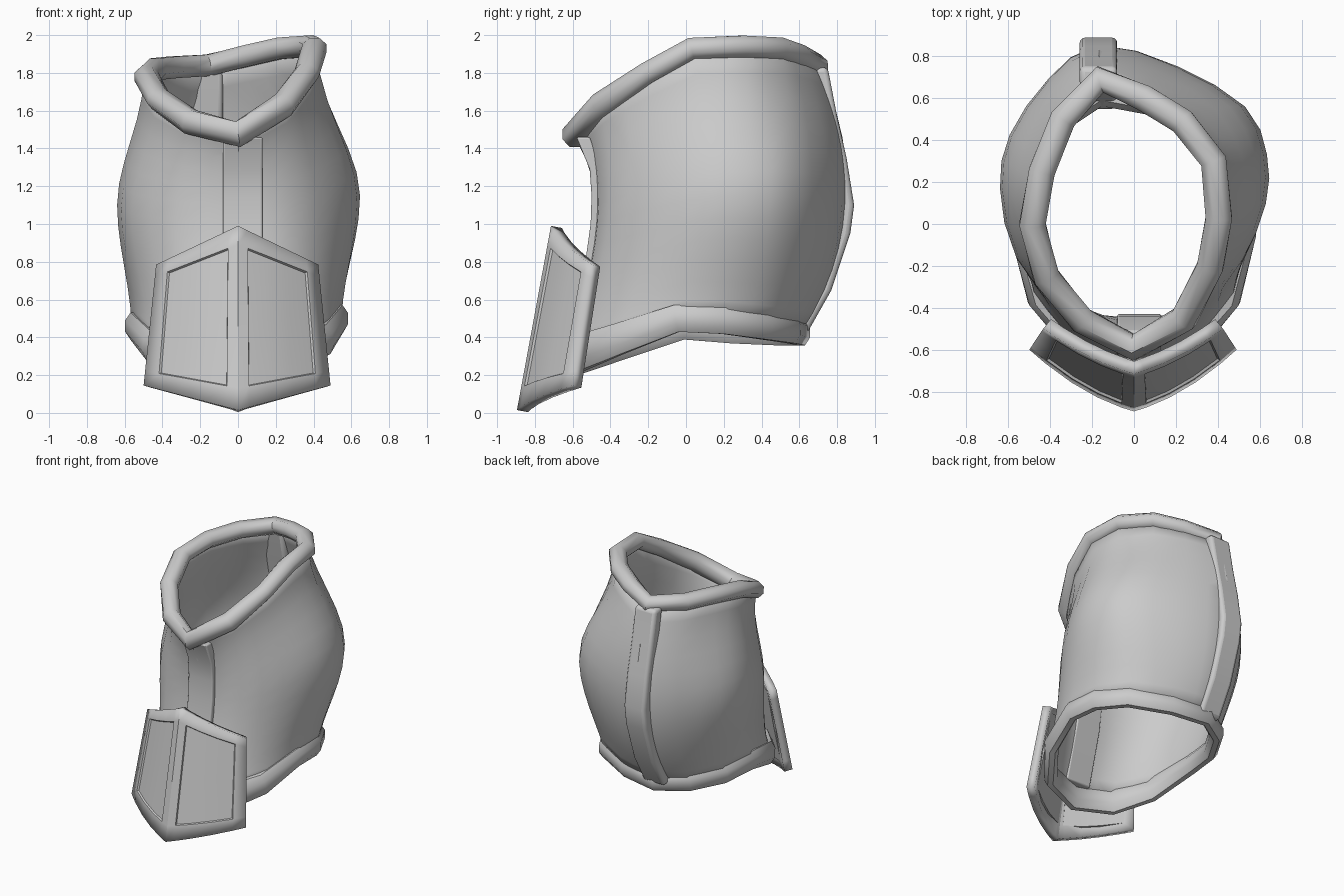
import bpy, bmesh, math
from mathutils import Vector

if "Cube" in bpy.data.objects:
    bpy.data.objects.remove(bpy.data.objects["Cube"])

# Matching control rings, counter-clockwise from the front
TOP = [(0, -.59, 1.475), (.24, -.45, 1.63), (.365, -.2, 1.80), (.405, .03, 1.93), (.38, .3, 1.94),
       (.23, .49, 1.93), (.05, .6, 1.89), (-.16, .69, 1.84), (-.34, .5, 1.83), (-.44, .25, 1.82),
       (-.485, 0, 1.78), (-.42, -.25, 1.66), (-.25, -.46, 1.54)]
MID = [(.02, -.47, 1.0), (.3, -.4, 1.02), (.5, -.17, 1.08), (.615, .1, 1.14), (.62, .33, 1.15),
       (.52, .55, 1.15), (.2, .74, 1.13), (-.17, .84, 1.1), (-.4, .68, 1.1), (-.58, .42, 1.1),
       (-.625, .17, 1.1), (-.55, -.15, 1.05), (-.32, -.4, 1.02)]
LOW = [(0, -.67, .28), (.28, -.58, .31), (.46, -.36, .39), (.535, -.05, .5), (.52, .2, .49),
       (.4, .42, .46), (.12, .56, .44), (-.16, .61, .43), (-.36, .48, .43), (-.5, .25, .44),
       (-.55, -.02, .46), (-.46, -.36, .36), (-.28, -.58, .3)]


def shade(ob, angle):
    bpy.ops.object.select_all(action='DESELECT')
    ob.select_set(True)
    bpy.context.view_layer.objects.active = ob
    bpy.ops.object.shade_smooth_by_angle(angle=math.radians(angle))


def make(name, verts, faces, angle=40):
    me = bpy.data.meshes.new(name)
    me.from_pydata([tuple(v) for v in verts], [], faces)
    me.update()
    ob = bpy.data.objects.new(name, me)
    bpy.context.collection.objects.link(ob)
    shade(ob, angle)
    return ob


def grid_faces(rows, cols, wrap_rows=False, wrap_cols=True):
    return [(r * cols + c, r * cols + (c + 1) % cols,
             (r + 1) % rows * cols + (c + 1) % cols, (r + 1) % rows * cols + c)
            for r in range(rows if wrap_rows else rows - 1)
            for c in range(cols if wrap_cols else cols - 1)]


def doubled_ring(pts, curve):
    # Adds a midpoint per segment; curve = 1 follows a smooth spline, 0 stays straight
    p = [Vector(q) for q in pts]
    n, out = len(p), []
    for i in range(n):
        a, b, c, d = p[i - 1], p[i], p[(i + 1) % n], p[(i + 2) % n]
        out += [b, (b + c) / 2 + curve * (b + c - a - d) / 16]
    return out


def rim(name, pts, a, b, front_gain, sides=8):
    # Band swept along the ring, taller towards the front
    p = [Vector(q) for q in pts]
    verts = []
    for i, q in enumerate(p):
        t = (p[(i + 1) % len(p)] - p[i - 1]).normalized()
        n = t.cross(Vector((0, 0, 1))).normalized()
        up = n.cross(t)
        h = b * (1 + front_gain * max(0, -q.y - .2) / .4)
        for k in range(sides):
            w = 2 * math.pi * (k + .5) / sides
            verts.append(q + n * a * math.cos(w) + up * h * math.sin(w))
    return make(name, verts, grid_faces(len(p), sides, True), 50)


def strip(name, profile, x0, x1, depth, bevel):
    # depth is signed along y, pointing into the body
    verts = []
    for y, z in profile:
        verts += [(x0, y, z), (x1, y, z), (x1, y + depth, z), (x0, y + depth, z)]
    n = len(profile)
    faces = grid_faces(n, 4) + [(3, 2, 1, 0), tuple(range(4 * n - 4, 4 * n))]
    if depth < 0:
        faces = [f[::-1] for f in faces]
    ob = make(name, verts, faces)
    bev = ob.modifiers.new("bevel", 'BEVEL')
    bev.width, bev.segments = bevel, 3


# Curved body shell lofted through the three rings, sides pinched near the rims
rings = [doubled_ring(r, k) for r, k in ((LOW, 0), (MID, 1), (TOP, 0))]
levels, cols = 13, len(rings[0])
shell = []
for r in range(levels):
    t = r / (levels - 1)
    w = (2 * (t - .5) * (t - 1), 4 * t * (1 - t), 2 * t * (t - .5))
    h = 1 - abs(2 * t - 1)
    m = h * h * (3 - 2 * h)
    for c in range(cols):
        q = sum((rings[k][c] * w[k] for k in range(3)), Vector())
        end = rings[0 if t < .5 else 2][c]
        q.x = end.x + (rings[1][c].x - end.x) * m
        shell.append(q)
body = make("body_shell", shell, grid_faces(levels, cols))
sol = body.modifiers.new("thickness", 'SOLIDIFY')
sol.thickness, sol.offset = .03, 0

# Rolled rims
rim("top_rim", TOP, .068, .062, .2)
rim("bottom_rim", LOW, .052, .078, .35)

# Raised strips down the front and back
strip("front_strip", [(-.58, 1.46), (-.51, 1.29), (-.5, 1.15), (-.505, 1.0), (-.54, .75), (-.65, .34)],
      -.08, .13, .07, .01)
strip("back_strip", [(.64, .42), (.77, .65), (.87, .95), (.89, 1.1), (.85, 1.35), (.8, 1.57), (.75, 1.83)],
      -.26, -.08, -.1, .025)

# Ridged front plate with two recessed panels
US = [0, .12, .35, .6, .85, 1]
US = [-u for u in US[:0:-1]] + US
VS = [0, .12, .5, .9, 1]
verts = []
for v in VS:
    centre = Vector((0, -.895, .015)).lerp(Vector((0, -.715, .99)), v)
    side = Vector((.49, -.6, .145)).lerp(Vector((.425, -.5, .785)), v)
    for u in US:
        q = centre.lerp(side, abs(u))
        q.y -= .16 * abs(u) * (1 - abs(u)) * (1 - .4 * v)
        q.x *= -1.02 if u < 0 else 1
        verts.append(q)
nu = len(US)
plate = make("front_plate", verts, grid_faces(len(VS), nu, wrap_cols=False))
bm = bmesh.new()
bm.from_mesh(plate.data)
bm.faces.ensure_lookup_table()
panels = [[bm.faces[r * (nu - 1) + c] for r in (1, 2) for c in cs] for cs in ((1, 2, 3), (6, 7, 8))]
for panel in panels:
    bmesh.ops.inset_region(bm, faces=panel, thickness=.006, depth=-.012, use_even_offset=True)
bm.to_mesh(plate.data)
bm.free()
shade(plate, 25)
sol = plate.modifiers.new("thickness", 'SOLIDIFY')
sol.thickness, sol.offset = .06, -1
